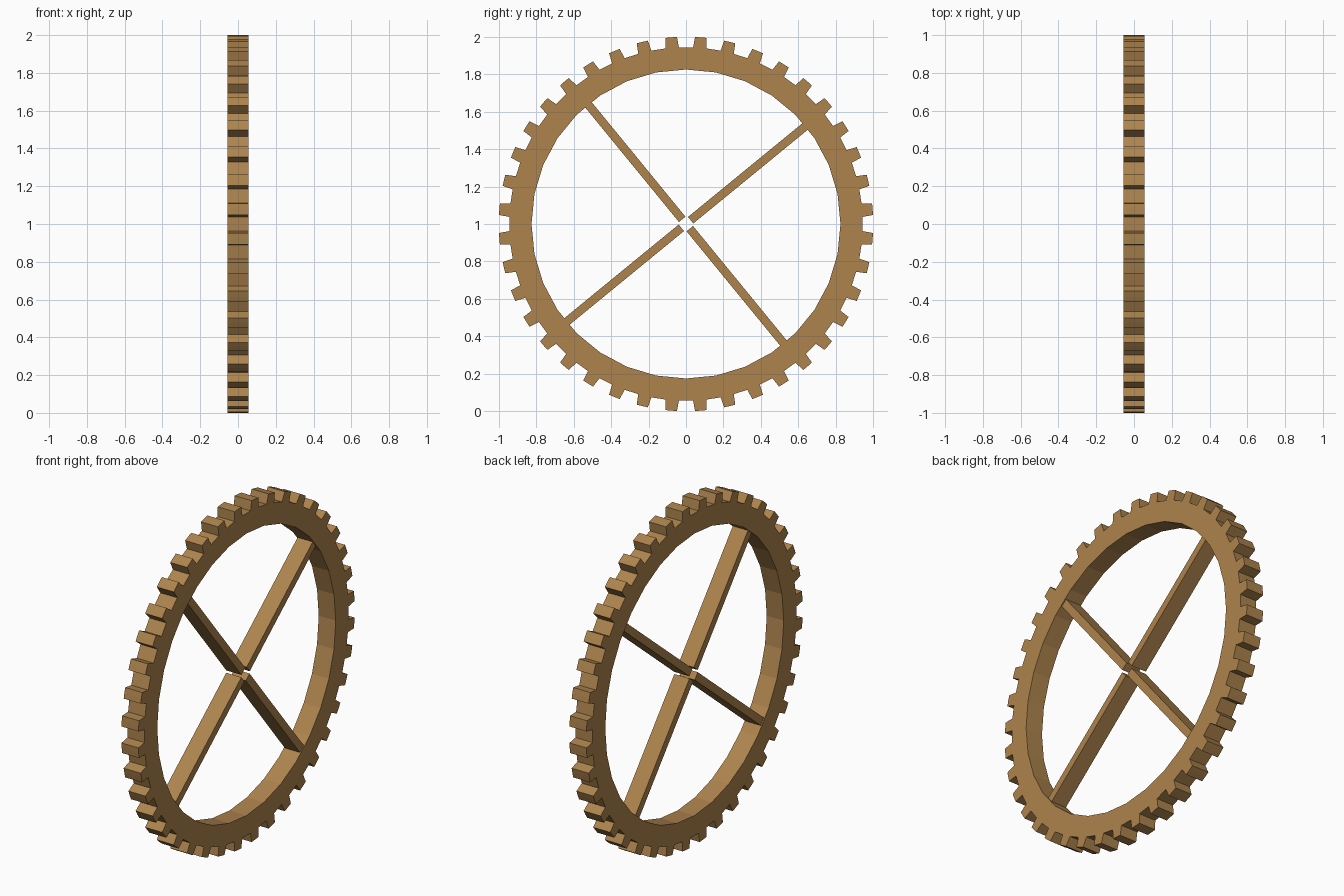
import bpy, bmesh, math
from mathutils import Matrix

if "Cube" in bpy.data.objects:
    bpy.data.objects.remove(bpy.data.objects["Cube"])

wood = bpy.data.materials.new("warm brown")
wood.diffuse_color = (0.42, 0.23, 0.075, 1)
wood.use_nodes = True
wood.node_tree.nodes["Principled BSDF"].inputs["Base Color"].default_value = wood.diffuse_color

TEETH = 40
ROOT, TIP, INNER = 0.945, 1.001, 0.826
HALF = 0.055          # half thickness of the rim along x


def point(radius, degrees, x):
    a = math.radians(degrees)
    return (x, radius * math.cos(a), 1 + radius * math.sin(a))


def finish(bm, name):
    bmesh.ops.recalc_face_normals(bm, faces=bm.faces)
    mesh = bpy.data.meshes.new(name)
    bm.to_mesh(mesh)
    bm.free()
    mesh.materials.append(wood)
    obj = bpy.data.objects.new(name, mesh)
    bpy.context.collection.objects.link(obj)
    return obj


# toothed rim: gear outline with a 32-sided hole, filled and extruded
outline = []
for i in range(TEETH):
    c = (i + 0.5) * 360 / TEETH
    outline += [(ROOT, c - 2.2), (TIP, c - 1.75), (TIP, c),
                (TIP, c + 1.75), (ROOT, c + 2.2)]
hole = [(INNER, k * 360 / 32) for k in range(32)]

bm = bmesh.new()
for loop in (outline, hole):
    vs = [bm.verts.new(point(r, a, -HALF)) for r, a in loop]
    for k, v in enumerate(vs):
        bm.edges.new((v, vs[(k + 1) % len(vs)]))
bmesh.ops.triangle_fill(bm, edges=bm.edges[:], use_beauty=True)
out = bmesh.ops.extrude_face_region(bm, geom=bm.faces[:], use_keep_orig=True)
new = [g for g in out["geom"] if isinstance(g, bmesh.types.BMVert)]
bmesh.ops.translate(bm, verts=new, vec=(2 * HALF, 0, 0))
finish(bm, "toothed_rim")

# four spokes that stop just short of the centre
START, END = 0.032, 0.85
for i in range(4):
    bm = bmesh.new()
    bmesh.ops.create_cube(bm, size=1)
    m = (Matrix.Translation((0, 0, 1))
         @ Matrix.Rotation(math.radians(39.3 + 90 * i), 4, 'X')
         @ Matrix.Translation((0, (START + END) / 2, 0))
         @ Matrix.Diagonal((0.098, END - START, 0.045, 1)))
    bmesh.ops.transform(bm, matrix=m, verts=bm.verts)
    finish(bm, f"spoke_{i + 1}")
